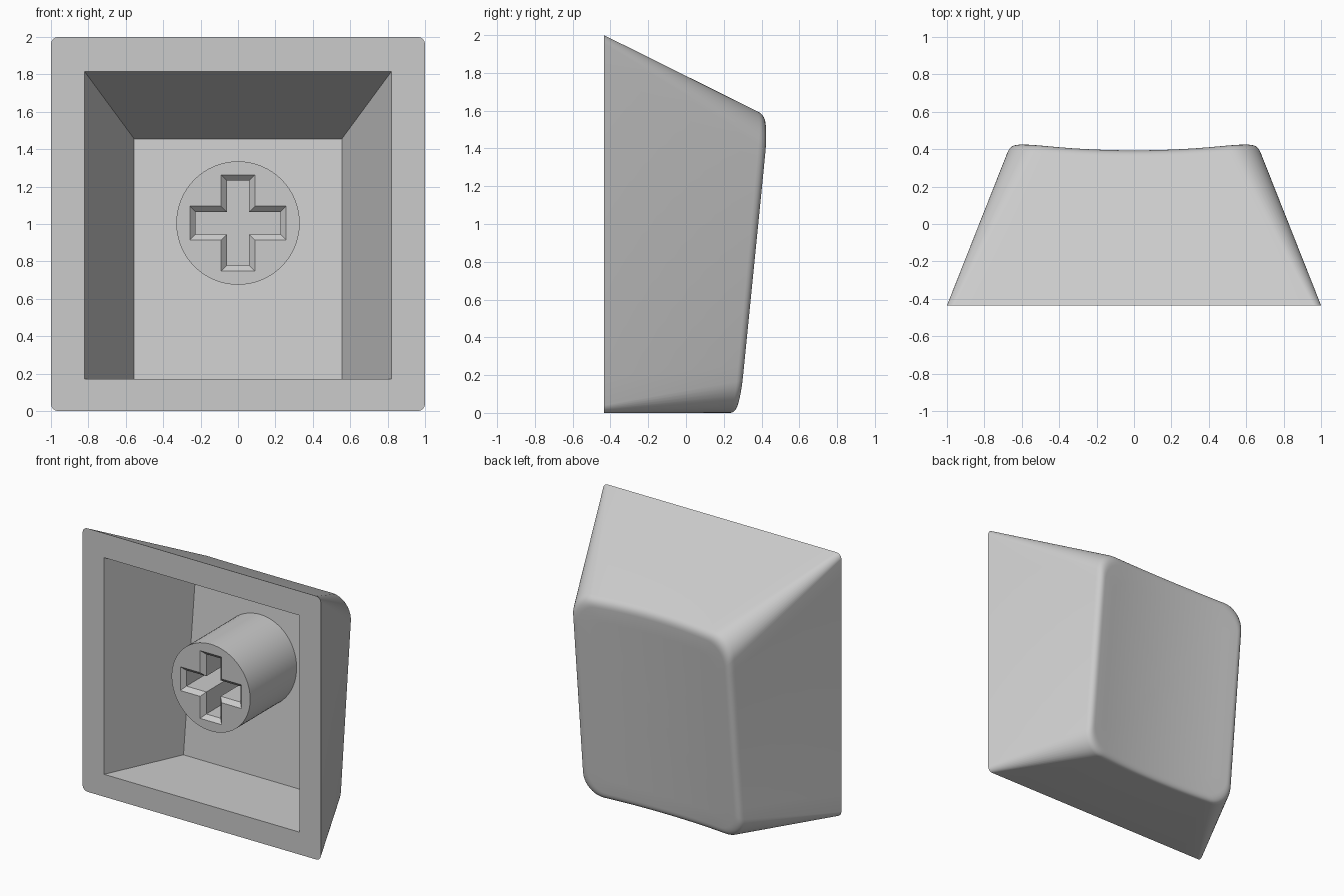
import bpy, bmesh, math
from mathutils import Vector

if "Cube" in bpy.data.objects:
    bpy.data.objects.remove(bpy.data.objects["Cube"], do_unlink=True)

FRONT = -0.435          # plane of the open rim
MID_Z = 0.78            # centre height of the dished face


def material(name, value):
    mat = bpy.data.materials.new(name)
    mat.use_nodes = True
    colour = (value, value, value, 1)
    mat.diffuse_color = colour
    bsdf = mat.node_tree.nodes["Principled BSDF"]
    bsdf.inputs["Base Color"].default_value = colour
    bsdf.inputs["Roughness"].default_value = 0.6
    return mat


def rounded_rect(half_w, z0, z1, r, side=14, arc=10):
    """Closed outline in x, z with evenly split sides and round corners."""
    corners = [(half_w - r, z0 + r, -90), (half_w - r, z1 - r, 0),
               (r - half_w, z1 - r, 90), (r - half_w, z0 + r, 180)]
    pts = []
    for cx, cz, start in corners:
        fan = []
        for i in range(arc + 1):
            a = math.radians(start + 90 * i / arc)
            fan.append(Vector((cx + r * math.cos(a), 0, cz + r * math.sin(a))))
        if pts:
            last = pts[-1]
            pts += [last.lerp(fan[0], i / side) for i in range(1, side)]
        pts += fan
    last = pts[-1]
    pts += [last.lerp(pts[0], i / side) for i in range(1, side)]
    return pts


def plane_y(z):
    return 0.285 + 0.1 * z


def dish_y(x, z):
    return plane_y(z) - 0.045 * (1 - (x / 0.64) ** 2)


def floor_y(z):
    return 0.12 + 0.11 * z


def add_ring(bm, pts):
    return [bm.verts.new(p) for p in pts]


def bridge(bm, a, b):
    n = len(a)
    for i in range(n):
        j = (i + 1) % n
        bm.faces.new((a[i], a[j], b[j], b[i]))


def fill_between(bm, outer, inner):
    """Flat face with a hole, spanning two closed loops."""
    edges = []
    for ring in (outer, inner):
        for i, v in enumerate(ring):
            w = ring[(i + 1) % len(ring)]
            edges.append(bm.edges.get((v, w)) or bm.edges.new((v, w)))
    bmesh.ops.triangle_fill(bm, edges=edges, use_beauty=True, normal=(0, -1, 0))


def finish(bm, name, mat):
    bmesh.ops.recalc_face_normals(bm, faces=bm.faces)
    mesh = bpy.data.meshes.new(name)
    bm.to_mesh(mesh)
    bm.free()
    mesh.materials.append(mat)
    obj = bpy.data.objects.new(name, mesh)
    bpy.context.collection.objects.link(obj)
    bpy.ops.object.select_all(action='DESELECT')
    obj.select_set(True)
    bpy.context.view_layer.objects.active = obj
    bpy.ops.object.shade_smooth_by_angle(angle=math.radians(30))
    return obj


def cap_shell(mat):
    bm = bmesh.new()
    base = rounded_rect(1.0, 0, 2.0, 0.04)
    top = rounded_rect(0.66, 0, 1.565, 0.17)

    # straight tapered walls, cut off by the dished face
    crest = []
    for b, t in zip(base, top):
        b.y = FRONT
        t.y = plane_y(t.z)
        cut = (dish_y(t.x, t.z) - FRONT) / (t.y - FRONT)
        crest.append(b.lerp(t, cut))

    def on_face(p, k):
        x, z = p.x * k, MID_Z + (p.z - MID_Z) * k
        return Vector((x, dish_y(x, z), z))

    rings = [base]
    # softened edge as a short curve from wall to face
    for i in range(7):
        u = i / 6
        ring = []
        for b, c in zip(base, crest):
            p0, p2 = b.lerp(c, 0.95), on_face(c, 0.935)
            ring.append(p0.lerp(c, u).lerp(c.lerp(p2, u), u))
        rings.append(ring)
    # dished face as shrinking rings
    for k in (0.8, 0.65, 0.5, 0.35, 0.2, 0.08):
        rings.append([on_face(c, k) for c in crest])

    loops = [add_ring(bm, r) for r in rings]
    for a, b in zip(loops, loops[1:]):
        bridge(bm, a, b)
    bm.faces.new(loops[-1])

    # hollow inside with a sloping floor
    def rect(w, z0, z1):
        return [(-w, z0), (w, z0), (w, z1), (-w, z1)]
    mouth = add_ring(bm, [(x, FRONT, z) for x, z in rect(0.82, 0.17, 1.815)])
    floor = add_ring(bm, [(x, floor_y(z), z) for x, z in rect(0.555, 0.17, 1.455)])
    bridge(bm, mouth, floor)
    bm.faces.new(floor)
    fill_between(bm, loops[0], mouth)
    return finish(bm, "cap_shell", mat)


def stem(mat, centre_z=1.005, radius=0.33, front=-0.325):
    bm = bmesh.new()

    # round post reaching the sloping floor
    circle = []
    for i in range(64):
        a = math.tau * i / 64
        circle.append((radius * math.cos(a), centre_z + radius * math.sin(a)))
    face = add_ring(bm, [(x, front, z) for x, z in circle])
    root = add_ring(bm, [(x, floor_y(z) + 0.01, z) for x, z in circle])
    bridge(bm, face, root)

    # cross socket with a bevelled mouth
    def cross(length, width, y):
        quarter = [(length, -width), (length, width), (width, width)]
        pts = []
        for turn in range(4):
            for x, z in quarter:
                for _ in range(turn):
                    x, z = -z, x
                pts.append((x, y, centre_z + z))
        return add_ring(bm, pts)
    mouth = cross(0.257, 0.09, front)
    throat = cross(0.227, 0.06, front + 0.03)
    bottom = cross(0.227, 0.06, 0.1)
    bridge(bm, mouth, throat)
    bridge(bm, throat, bottom)
    bm.faces.new(bottom)
    fill_between(bm, face, mouth)
    return finish(bm, "stem", mat)


grey = material("light grey plastic", 0.6)
cap_shell(grey)
stem(grey)
